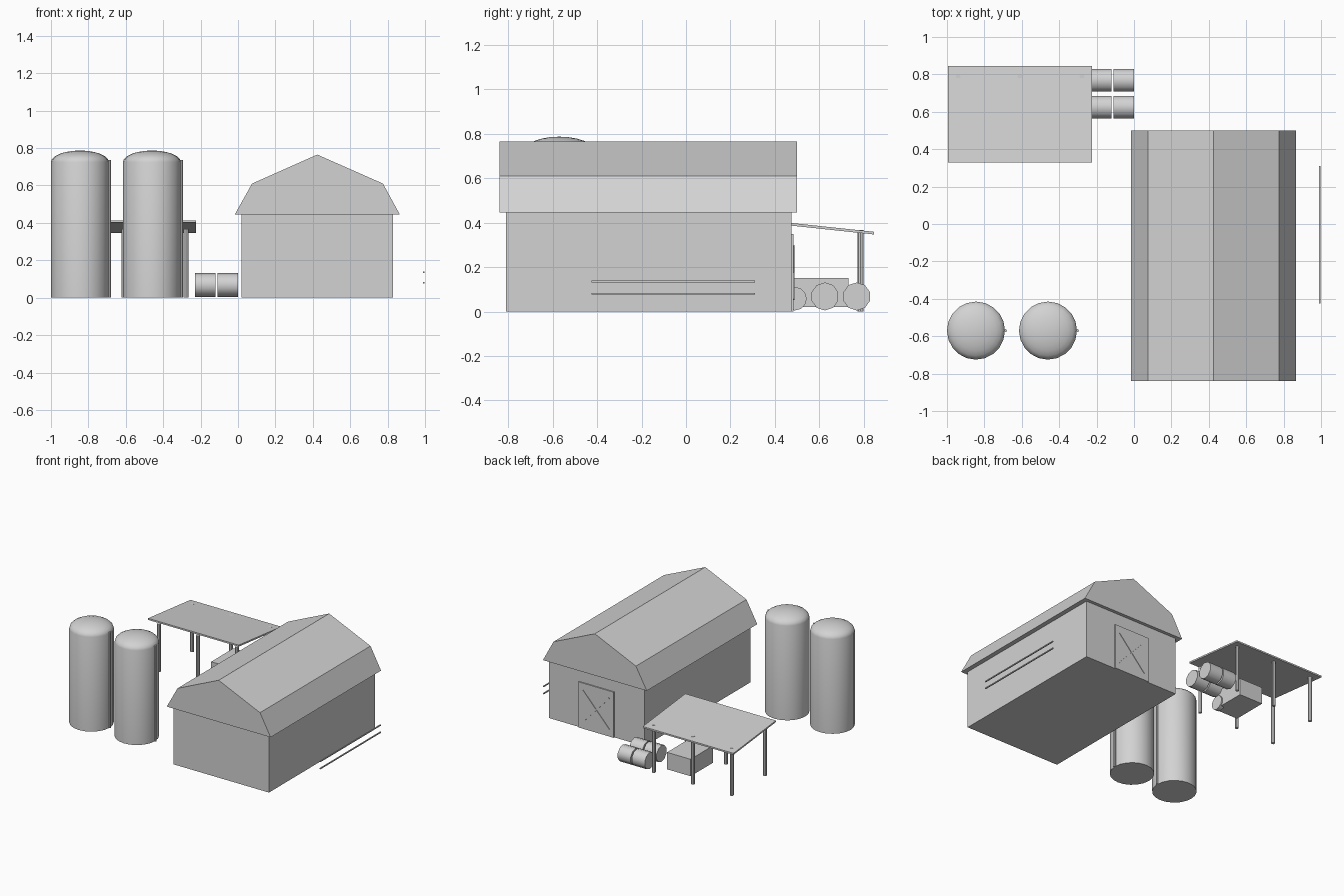
import bpy, bmesh, math
from mathutils import Matrix, Vector

cube = bpy.data.objects.get("Cube")
if cube:
    bpy.data.objects.remove(cube, do_unlink=True)

GREY = (0.65, 0.65, 0.65, 1)
mat = bpy.data.materials.new("plain grey")
mat.use_nodes = True
mat.diffuse_color = GREY
mat.node_tree.nodes["Principled BSDF"].inputs["Base Color"].default_value = GREY


def finish(name, bm, smooth=False):
    bmesh.ops.recalc_face_normals(bm, faces=bm.faces[:])
    mesh = bpy.data.meshes.new(name)
    bm.to_mesh(mesh)
    bm.free()
    mesh.materials.append(mat)
    obj = bpy.data.objects.new(name, mesh)
    bpy.context.collection.objects.link(obj)
    if smooth:
        bpy.ops.object.select_all(action="DESELECT")
        obj.select_set(True)
        bpy.context.view_layer.objects.active = obj
        bpy.ops.object.shade_smooth_by_angle(angle=math.radians(40))
    return obj


def box(name, low, high):
    low, high = Vector(low), Vector(high)
    bm = bmesh.new()
    bmesh.ops.create_cube(bm, size=1, matrix=Matrix.Translation((low + high) / 2)
                          @ Matrix.Diagonal((high - low).to_4d()))
    return finish(name, bm)


def rod(name, start, end, radius, sides):
    start, end = Vector(start), Vector(end)
    axis = end - start
    turn = axis.to_track_quat("Z", "Y").to_matrix().to_4x4()
    bm = bmesh.new()
    bmesh.ops.create_cone(bm, cap_ends=True, segments=sides, radius1=radius, radius2=radius,
                          depth=axis.length, matrix=Matrix.Translation((start + end) / 2) @ turn)
    return finish(name, bm, True)


def prism(name, profile, axis, start, end):
    """Extrude a profile along x (points are y, z) or along y (points are x, z)."""
    bm = bmesh.new()
    place = (lambda a, b: (start, a, b)) if axis == "x" else (lambda a, b: (a, start, b))
    face = bm.faces.new([bm.verts.new(place(a, b)) for a, b in profile])
    out = bmesh.ops.extrude_face_region(bm, geom=[face])
    move = (end - start, 0, 0) if axis == "x" else (0, end - start, 0)
    bmesh.ops.translate(bm, vec=move, verts=[v for v in out["geom"] if isinstance(v, bmesh.types.BMVert)])
    return finish(name, bm)


def silo(name, x, y, radius=0.155, wall=0.725, rise=0.062, sides=20, rings=6):
    bm = bmesh.new()
    outline = [(0, 0), (radius, 0)]
    for i in range(rings + 1):
        a = math.pi / 2 * i / rings
        outline.append((radius * math.cos(a), wall + rise * math.sin(a)))
    verts = [bm.verts.new((r, 0, z)) for r, z in outline]
    edges = [bm.edges.new(pair) for pair in zip(verts, verts[1:])]
    bmesh.ops.spin(bm, geom=verts + edges, cent=(0, 0, 0), axis=(0, 0, 1),
                   angle=math.tau, steps=sides, use_duplicate=False)
    bmesh.ops.remove_doubles(bm, verts=bm.verts[:], dist=0.0005)
    bmesh.ops.translate(bm, vec=(x, y, 0), verts=bm.verts[:])
    return finish(name, bm, True)


# Barn walls and gambrel roof
box("barn_walls", (0.02, -0.81, 0), (0.83, 0.475, 0.446))
prism("barn_roof", [(-0.017, 0.445), (0.865, 0.445), (0.775, 0.61), (0.424, 0.765), (0.075, 0.61)],
      "y", -0.84, 0.5)

# Barn door with crossed braces on the back wall
box("barn_door", (0.275, 0.47, 0), (0.575, 0.484, 0.35))
for side in (-1, 1):
    bm = bmesh.new()
    bmesh.ops.create_cube(bm, size=1, matrix=Matrix.Translation((0.425, 0.484, 0.175))
                          @ Matrix.Rotation(side * 0.75, 4, "Y")
                          @ Matrix.Diagonal((0.008, 0.008, 0.33, 1)))
    finish("door_brace", bm)

# Fence rails beside the barn
for z in (0.08, 0.135):
    box("fence_rail", (0.99, -0.425, z - 0.004), (0.998, 0.31, z + 0.004))

# Silos with a pipe on the inner side
for x in (-0.845, -0.46):
    silo("silo", x, -0.57)
    rod("silo_pipe", (x + 0.156, -0.57, 0), (x + 0.156, -0.57, 0.735), 0.009, 8)

# Open shelter: sloping roof on six posts
prism("shelter_roof", [(0.33, 0.402), (0.845, 0.347), (0.845, 0.359), (0.33, 0.414)], "x", -0.995, -0.225)
for x in (-0.94, -0.61, -0.278):
    for y in (0.385, 0.786):
        rod("shelter_post", (x, y, 0), (x, y, 0.366), 0.0135, 8)

# Small cart under the shelter
box("cart_body", (-0.55, 0.46, 0.02), (-0.35, 0.73, 0.15))
rod("cart_wheel", (-0.375, 0.49, 0.058), (-0.34, 0.49, 0.058), 0.053, 12)

# Round bales lying in two rows
for y in (0.625, 0.768):
    for x in (-0.23, -0.11):
        rod("round_bale", (x, y, 0.068), (x + 0.11, y, 0.068), 0.063, 10)
